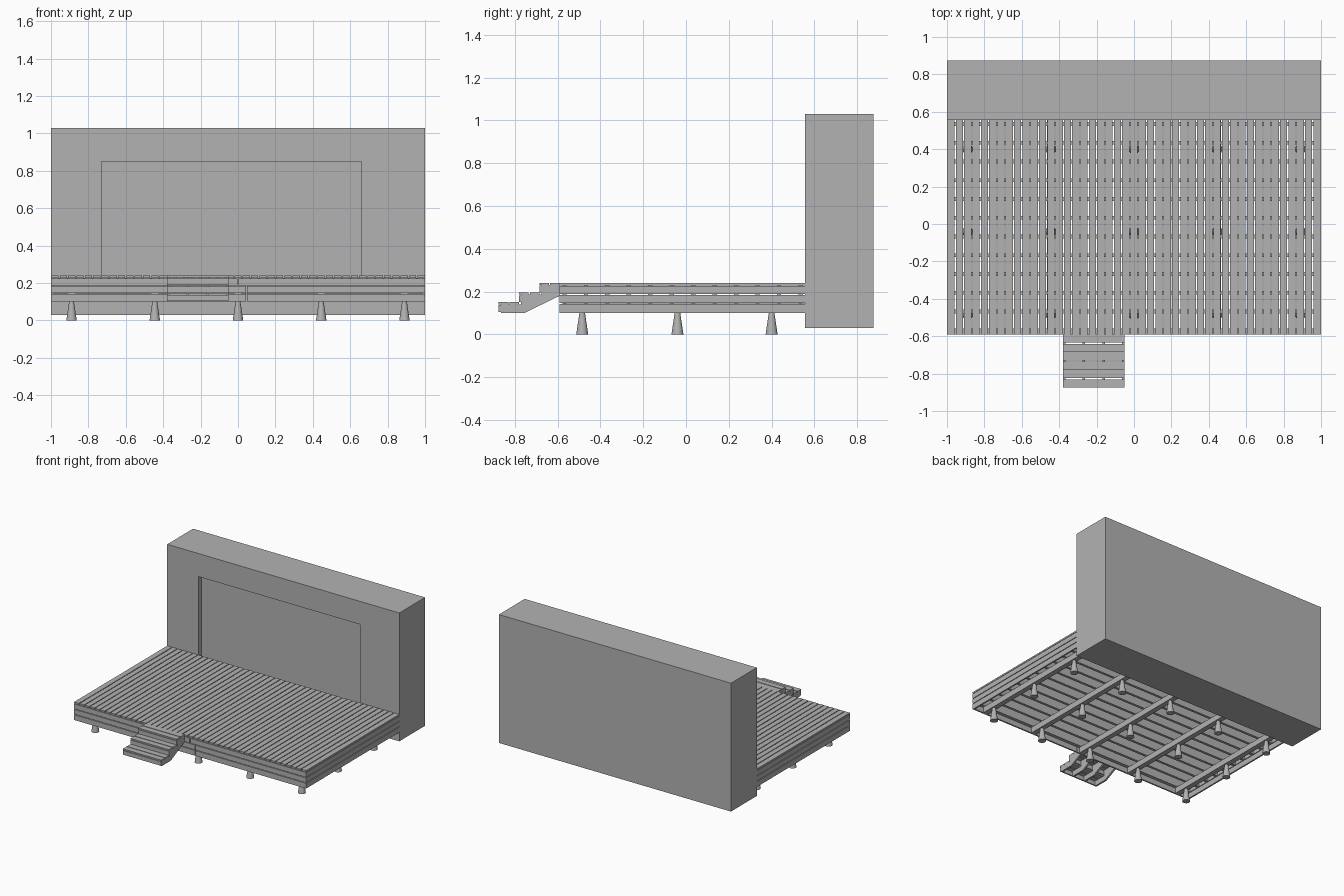
import bpy
import bmesh
from mathutils import Matrix, Vector

cube = bpy.data.objects.get("Cube")
if cube:
    bpy.data.objects.remove(cube, do_unlink=True)

grey = bpy.data.materials.new("plain_grey")
grey.use_nodes = True
grey.diffuse_color = (0.45, 0.45, 0.45, 1)
grey.node_tree.nodes["Principled BSDF"].inputs["Base Color"].default_value = grey.diffuse_color


def finish(name, bm):
    bmesh.ops.recalc_face_normals(bm, faces=bm.faces)
    mesh = bpy.data.meshes.new(name)
    bm.to_mesh(mesh)
    bm.free()
    mesh.materials.append(grey)
    obj = bpy.data.objects.new(name, mesh)
    bpy.context.collection.objects.link(obj)
    return obj


def add_box(bm, xs, ys, zs):
    lo, hi = Vector((xs[0], ys[0], zs[0])), Vector((xs[1], ys[1], zs[1]))
    place = Matrix.Translation((lo + hi) / 2) @ Matrix.Diagonal((*(hi - lo), 1))
    return bmesh.ops.create_cube(bm, size=1, matrix=place)["verts"]


def boxes(name, spans):
    bm = bmesh.new()
    for span in spans:
        add_box(bm, *span)
    return finish(name, bm)


FRONT, BACK = -0.59, 0.557
BASE, JOIST_Z, BOARD_Z, TOP = 0.10, 0.145, 0.228, 0.24
SKIN = 0.012
GAP = 0.006
FEET_X = [-0.89 + 0.445 * i for i in range(5)]
FEET_Y = [-0.485, -0.04, 0.40]

# Back wall with a shallow recessed panel
bm = bmesh.new()
add_box(bm, (-1, 1), (BACK, 0.875), (0.03, 1.03))
bm.faces.ensure_lookup_table()
face = min(bm.faces, key=lambda f: f.calc_center_median().y)
bmesh.ops.inset_individual(bm, faces=[face], thickness=0.1)
for v in face.verts:
    v.co.x = -0.73 if v.co.x < 0 else 0.66
    v.co.z = 0.20 if v.co.z < 0.5 else 0.85
panel = bmesh.ops.extrude_discrete_faces(bm, faces=[face])["faces"][0]
bmesh.ops.translate(bm, verts=panel.verts, vec=(0, 0.035, 0))
finish("back_wall", bm)

# Deck boards running front to back
count = 45
pitch = 2 / count
boxes("deck_boards", [
    ((-1 + i * pitch + (GAP / 2 if i else 0),
      -1 + (i + 1) * pitch - (GAP / 2 if i < count - 1 else 0)),
     (FRONT, BACK), (BOARD_Z, TOP)) for i in range(count)])

# Cross joists beneath the boards
step = (BACK - FRONT - 2 * SKIN - 0.02) / 11
joists = [FRONT + SKIN + i * step for i in range(12)]
boxes("joists", [((-1 + SKIN, 1 - SKIN), (y, y + 0.02), (JOIST_Z, BOARD_Z)) for y in joists])

# Main beams over the feet
boxes("beams", [((x - 0.02, x + 0.02), (FRONT + SKIN, BACK), (BASE, JOIST_Z)) for x in FEET_X])

# Three rows of cladding on the front and both sides
rows = [(BASE, 0.141), (0.146, 0.183), (0.188, 0.225)]
seams = [0.045, 0.045, 0]
front_spans, side_spans = [], []
for zs, seam in zip(rows, seams):
    front_spans += [((-1, seam - 0.003), (FRONT, FRONT + SKIN), zs),
                    ((seam + 0.003, 1), (FRONT, FRONT + SKIN), zs)]
    side_spans += [(xs, (FRONT + SKIN, BACK), zs) for xs in ((-1, -1 + SKIN), (1 - SKIN, 1))]
boxes("front_cladding", front_spans)
boxes("side_cladding", side_spans)

# Tapered feet
bm = bmesh.new()
for x in FEET_X:
    for y in FEET_Y:
        bmesh.ops.create_cone(bm, cap_ends=True, segments=20, radius1=0.028, radius2=0.013,
                              depth=BASE, matrix=Matrix.Translation((x, y, BASE / 2)))
feet = finish("feet", bm)
bpy.context.view_layer.objects.active = feet
feet.select_set(True)
bpy.ops.object.shade_smooth_by_angle()
feet.select_set(False)

# Step treads and risers
LEFT, RIGHT = -0.38, -0.05
RUN, RISE = 0.095, 0.045
treads, risers = [], []
for i in range(3):
    y = -0.875 + i * RUN
    z = 0.15 + i * RISE
    mid = y + RUN / 2
    treads += [((LEFT, RIGHT), (y, mid - 0.003), (z - 0.01, z)),
               ((LEFT, RIGHT), (mid + 0.003, y + RUN), (z - 0.01, z))]
    risers.append(((LEFT, RIGHT), (y, y + 0.01), (z - RISE, z - 0.013)))
boxes("step_treads", treads)
boxes("step_risers", risers)

# Notched stringers carrying the steps
profile = [(-0.865, BASE)]
for i in range(3):
    z = 0.14 + i * RISE
    profile += [(-0.865 + i * RUN, z), (-0.865 + (i + 1) * RUN - (0.01 if i == 2 else 0), z)]
profile += [(FRONT, 0.18), (-0.755, BASE)]
bm = bmesh.new()
for i in range(4):
    x = LEFT + i * (RIGHT - LEFT - 0.014) / 3
    side = bm.faces.new([bm.verts.new((x, y, z)) for y, z in profile])
    new = bmesh.ops.extrude_face_region(bm, geom=[side])["geom"]
    bmesh.ops.translate(bm, vec=(0.014, 0, 0),
                        verts=[g for g in new if isinstance(g, bmesh.types.BMVert)])
finish("step_stringers", bm)
